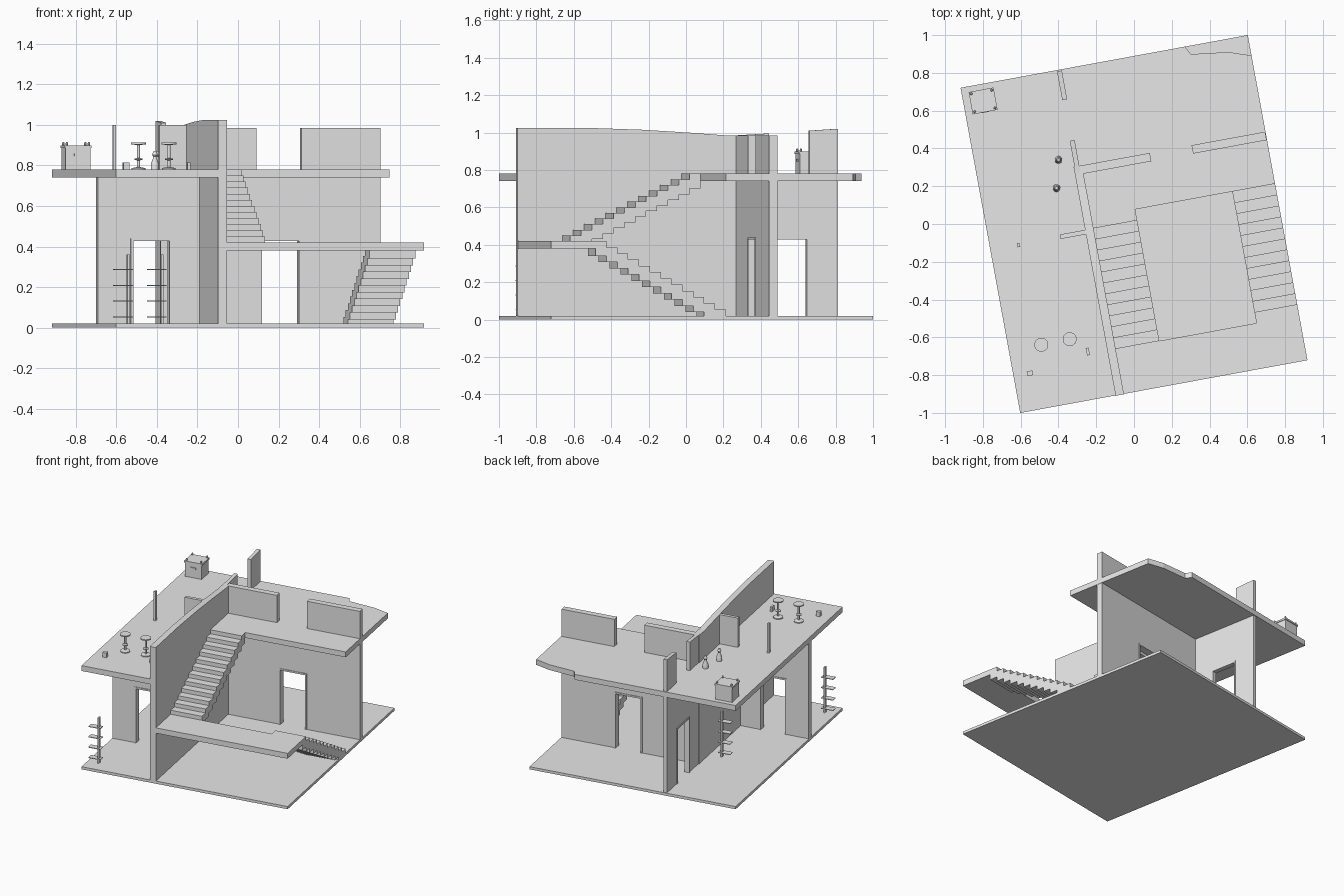
import bpy, bmesh, math
from mathutils import Matrix

if "Cube" in bpy.data.objects:
    bpy.data.objects.remove(bpy.data.objects["Cube"], do_unlink=True)

# One plain grey for the whole building
grey = bpy.data.materials.new("plain grey")
grey.diffuse_color = (0.8, 0.8, 0.8, 1)
grey.use_nodes = True
grey.node_tree.nodes["Principled BSDF"].inputs["Base Color"].default_value = (0.8, 0.8, 0.8, 1)

# The whole plan is turned slightly about z; parts are built in plan axes
TURN = Matrix.Rotation(math.radians(10.4), 4, "Z")
W, D = 0.773, 0.875          # half plan size
FLOOR, LAND, UPPER = 0.02, 0.42, 0.78
WALL_L, WALL_R = -0.26, -0.215


def finish(name, bm, smooth=False):
    bmesh.ops.recalc_face_normals(bm, faces=bm.faces)
    bm.transform(TURN)
    mesh = bpy.data.meshes.new(name)
    bm.to_mesh(mesh)
    bm.free()
    mesh.materials.append(grey)
    obj = bpy.data.objects.new(name, mesh)
    bpy.context.collection.objects.link(obj)
    if smooth:
        bpy.ops.object.select_all(action="DESELECT")
        obj.select_set(True)
        bpy.context.view_layer.objects.active = obj
        bpy.ops.object.shade_smooth_by_angle()
    return obj


def prism(name, axis, points, lo, hi):
    """Extrude an outline along the given axis."""
    place = {"x": lambda a, b: (lo, a, b),
             "y": lambda a, b: (a, lo, b),
             "z": lambda a, b: (a, b, lo)}[axis]
    step = {"x": (hi - lo, 0, 0), "y": (0, hi - lo, 0), "z": (0, 0, hi - lo)}[axis]
    bm = bmesh.new()
    face = bm.faces.new([bm.verts.new(place(*p)) for p in points])
    out = bmesh.ops.extrude_face_region(bm, geom=[face])
    verts = [g for g in out["geom"] if isinstance(g, bmesh.types.BMVert)]
    bmesh.ops.translate(bm, verts=verts, vec=step)
    return finish(name, bm)


def box(name, x, y, z):
    return prism(name, "z", [(x[0], y[0]), (x[1], y[0]), (x[1], y[1]), (x[0], y[1])], *z)


def lathe(name, x, y, profile, sides=16):
    """Stack of cones following (radius, height) pairs."""
    bm = bmesh.new()
    rings = []
    for r, z in profile:
        rings.append([bm.verts.new((x + r * math.cos(math.tau * i / sides),
                                    y + r * math.sin(math.tau * i / sides), z))
                      for i in range(sides)])
    for low, high in zip(rings, rings[1:]):
        for i in range(sides):
            j = (i + 1) % sides
            bm.faces.new((low[i], low[j], high[j], high[i]))
    bm.faces.new(rings[0])
    bm.faces.new(rings[-1])
    return finish(name, bm, True)


def door_frame(name, axis, a, b, lo, hi, top=0.44, t=0.012):
    """Thin lining around a doorway."""
    pts = [(a, FLOOR), (a, top), (b, top), (b, FLOOR),
           (b - t, FLOOR), (b - t, top - t), (a + t, top - t), (a + t, FLOOR)]
    prism(name, axis, pts, lo - 0.005, hi + 0.005)


# Floors
box("ground_slab", (-W, W), (-D, D), (0, FLOOR))
prism("upper_floor", "z",
      [(-W, -D), (-0.24, -D), (-0.24, 0.075), (W, 0.075), (W, 0.765),
       (0.656, 0.805), (0.458, 0.83), (0.435, D), (-W, D)], 0.74, UPPER)
box("landing", (-0.23, W), (-D, -0.633), (0.38, LAND))

# Long dividing wall with sloping top, and its thinner rear part with a doorway
prism("dividing_wall", "x",
      [(-0.877, FLOOR), (0.355, FLOOR), (0.355, 0.985), (0.25, 0.985), (0.05, 1.0),
       (-0.2, 1.015), (-0.5, 1.025), (-0.877, 1.025)], WALL_L, WALL_R)
prism("rear_dividing_wall", "x",
      [(0.32, FLOOR), (0.5, FLOOR), (0.5, 0.44), (0.71, 0.44), (0.71, FLOOR),
       (0.868, FLOOR), (0.868, 1.02), (0.713, 1.01), (0.713, 0.76),
       (0.494, 0.76), (0.494, 0.995), (0.32, 0.985)], -0.255, -0.229)
door_frame("rear_door_frame", "x", 0.5, 0.71, -0.255, -0.229)

# Cross wall behind the stairs, open between its upper pieces
prism("cross_wall", "y",
      [(-0.23, FLOOR), (0.165, FLOOR), (0.165, 0.44), (0.375, 0.44), (0.375, FLOOR),
       (0.771, FLOOR), (0.771, 0.985), (0.375, 0.985), (0.375, 0.76),
       (0.15, 0.76), (0.15, 0.985), (-0.23, 0.985)], 0.31, 0.355)
door_frame("cross_door_frame", "y", 0.165, 0.375, 0.31, 0.355)

# Front wall of the side room, and the short partition upstairs
prism("side_room_wall", "y",
      [(-0.771, FLOOR), (-0.606, FLOOR), (-0.606, 0.44), (-0.4, 0.44), (-0.4, FLOOR),
       (-0.24, FLOOR), (-0.24, 0.75), (-0.771, 0.75)], -0.37, -0.326)
door_frame("side_door_frame", "y", -0.606, -0.4, -0.37, -0.326)
box("upper_partition", (-0.396, -0.25), (-0.008, 0.016), (0.77, 1.0))


# Stair flights with stepped undersides
def flight(name, x0, x1, z_first, rise, steps=12, start=-0.633, tread=0.059):
    tops, under = [], []
    for k in range(steps):
        z = z_first + rise * k
        for v in (start + tread * k, start + tread * (k + 1)):
            tops.append((v, z))
            under.append((v, max(z - 0.08, FLOOR if rise < 0 else 0.385)))
    outline = []
    for p in tops + under[::-1]:
        if not outline or (p[0] - outline[-1][0]) ** 2 + (p[1] - outline[-1][1]) ** 2 > 1e-8:
            outline.append(p)
    prism(name, "x", outline, x0, x1)


flight("upper_stairs", WALL_R, 0.02, LAND + 0.03, 0.03)
flight("lower_stairs", 0.543, W, LAND, -0.4 / 12)

# Cabinet with corner knobs and a handle
cx, cy = -0.668, 0.785
box("cabinet", (cx - 0.062, cx + 0.062), (cy - 0.055, cy + 0.055), (UPPER, 0.89))
box("cabinet_top", (cx - 0.067, cx + 0.067), (cy - 0.06, cy + 0.06), (0.885, 0.898))
box("cabinet_handle", (cx - 0.02, cx + 0.02), (cy - 0.062, cy - 0.054), (0.846, 0.858))
for sx in (-1, 1):
    for sy in (-1, 1):
        lathe("cabinet_knob", cx + sx * 0.055, cy + sy * 0.048,
              [(0.004, 0.895), (0.007, 0.905), (0.004, 0.915)], 8)

# Round stools
for x, y in ((-0.598, -0.54), (-0.445, -0.538)):
    lathe("stool", x, y, [(0.034, UPPER), (0.034, 0.787), (0.007, 0.792), (0.007, 0.825),
                          (0.02, 0.828), (0.02, 0.833), (0.007, 0.836), (0.007, 0.9),
                          (0.037, 0.904), (0.037, 0.912)])

# Bottle shaped ornaments
for x, y in ((-0.332, 0.406), (-0.369, 0.261)):
    lathe("ornament", x, y, [(0.02, UPPER), (0.02, 0.81), (0.009, 0.835),
                             (0.009, 0.845), (0.014, 0.852), (0.008, 0.87)])

# Slim post and two small blocks upstairs
box("slim_post", (-0.628, -0.614), (-0.01, 0.012), (UPPER, 1.0))
box("small_block_left", (-0.7, -0.67), (-0.69, -0.665), (UPPER, 0.815))
box("small_block_right", (-0.37, -0.355), (-0.64, -0.6), (UPPER, 0.815))

# Open shelf stands on the ground floor
for x, y in ((-0.692, -0.765), (-0.35, 0.175)):
    box("shelf_post", (x - 0.006, x + 0.006), (y - 0.014, y + 0.014), (FLOOR, 0.36))
    for k in range(4):
        z = 0.05 + k * 0.078
        box("shelf_board", (x - 0.07, x + 0.02), (y - 0.022, y + 0.022), (z, z + 0.005))
